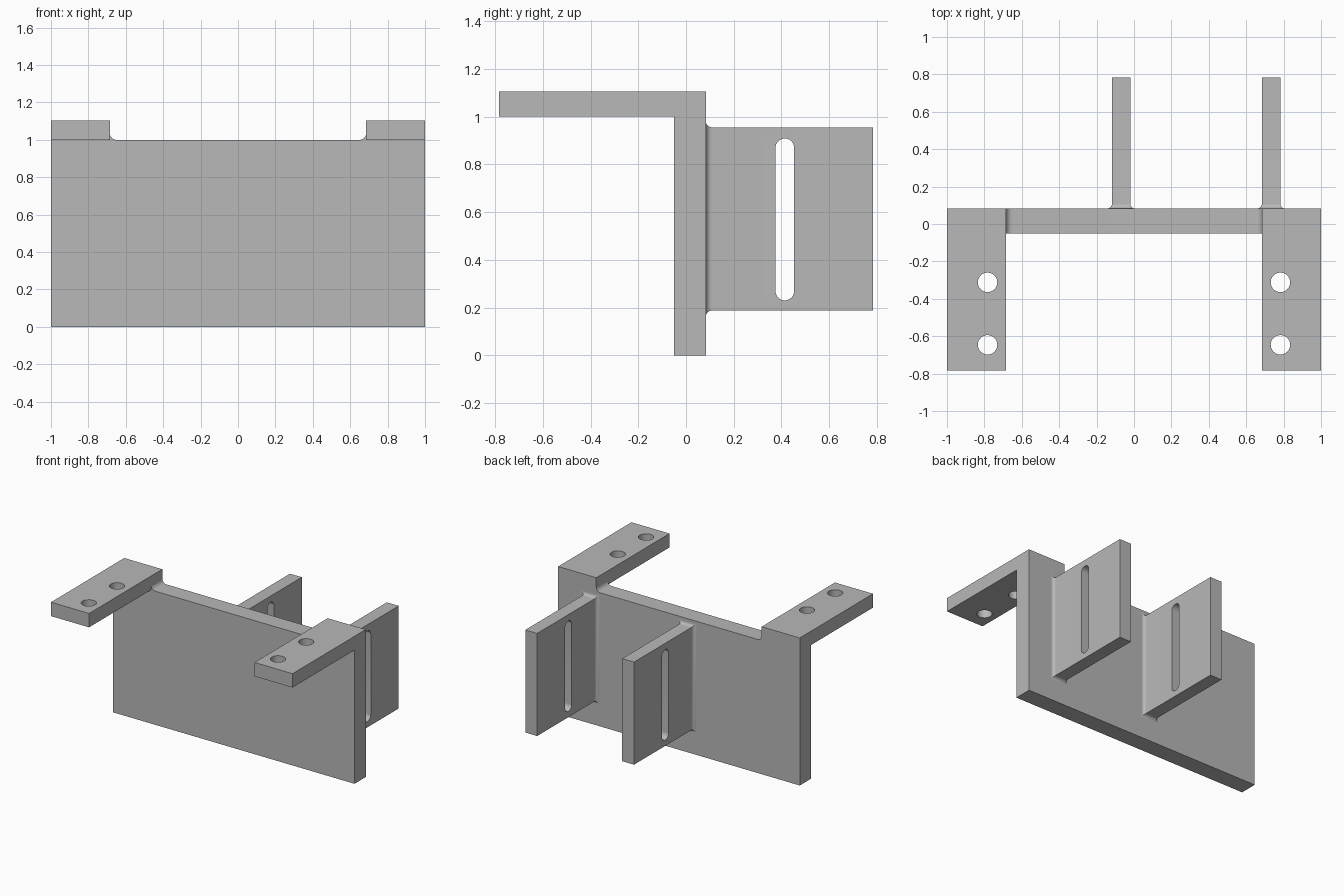
import bpy, bmesh
from math import sin, cos, pi
from mathutils import Matrix

if "Cube" in bpy.data.objects:
    bpy.data.objects.remove(bpy.data.objects["Cube"])

# Main dimensions
FRONT, BACK, REACH = -0.05, 0.083, 0.783
PLATE_TOP, TAB_TOP, TAB_IN = 1.0, 1.104, 0.685
FIN_LOW, FIN_HIGH = 0.187, 0.955

grey = bpy.data.materials.new("plain grey")
grey.use_nodes = True
colour = (0.48, 0.48, 0.48, 1)
grey.diffuse_color = colour
grey.node_tree.nodes["Principled BSDF"].inputs["Base Color"].default_value = colour


def loft(name, loops):
    """Skin a row of matching closed loops and cap both ends."""
    bm = bmesh.new()
    rings = [[bm.verts.new(p) for p in loop] for loop in loops]
    for a, b in zip(rings, rings[1:]):
        for i in range(len(a)):
            j = (i + 1) % len(a)
            bm.faces.new((a[i], a[j], b[j], b[i]))
    bm.faces.new(rings[0])
    bm.faces.new(rings[-1])
    bmesh.ops.recalc_face_normals(bm, faces=bm.faces)
    mesh = bpy.data.meshes.new(name)
    bm.to_mesh(mesh)
    bm.free()
    mesh.materials.append(grey)
    obj = bpy.data.objects.new(name, mesh)
    bpy.context.collection.objects.link(obj)
    return obj


def activate(obj):
    bpy.ops.object.select_all(action="DESELECT")
    obj.select_set(True)
    bpy.context.view_layer.objects.active = obj


def cut(obj, cutter):
    mod = obj.modifiers.new("cut", "BOOLEAN")
    mod.operation, mod.solver, mod.object = "DIFFERENCE", "EXACT", cutter
    activate(obj)
    bpy.ops.object.modifier_apply(modifier="cut")
    bpy.data.objects.remove(cutter)


def smooth(obj):
    activate(obj)
    bpy.ops.object.shade_smooth_by_angle(angle=pi / 6)


def rect_xz(x0, x1, z0, z1, y):
    return [(x0, y, z0), (x1, y, z0), (x1, y, z1), (x0, y, z1)]


# Upright plate with raised corners, rounded where they meet the top edge
r = 0.035
half = [(1, 0), (1, TAB_TOP), (TAB_IN, TAB_TOP)]
for i in range(9):
    a = pi / 2 * i / 8
    half.append((TAB_IN - r * (1 - cos(a)), PLATE_TOP + r * (1 - sin(a))))
outline = half + [(-x, z) for x, z in reversed(half)]
plate = loft("upright_plate", [[(x, y, z) for x, z in outline] for y in (FRONT, BACK)])
smooth(plate)

# Mounting tabs with two round holes each
for name, side in (("left", 1), ("right", -1)):
    x0, x1 = sorted((side * TAB_IN, side))
    tab = loft(name + "_mounting_tab",
               [rect_xz(x0, x1, PLATE_TOP, TAB_TOP, y) for y in (-REACH, FRONT)])
    for y in (-0.312, -0.646):
        hole = [(side * 0.783 + 0.052 * cos(2 * pi * i / 40),
                 y + 0.052 * sin(2 * pi * i / 40)) for i in range(40)]
        cut(tab, loft("hole_cutter", [[(px, py, z) for px, py in hole]
                                      for z in (0.9, 1.2)]))
    smooth(tab)

# Rear fins: flared foot against the plate, long upright slot
for name, x0, x1 in (("middle_fin", -0.118, -0.02), ("left_fin", 0.684, 0.782)):
    f = 0.025
    loops = []
    for i in range(9):
        a = pi / 2 * i / 8
        o = f * (1 - sin(a))
        loops.append(rect_xz(x0 - o, x1 + o, FIN_LOW - o, FIN_HIGH + o,
                             BACK + f * (1 - cos(a))))
    loops.append(rect_xz(x0, x1, FIN_LOW, FIN_HIGH, REACH))
    fin = loft(name, loops)

    sr, slot = 0.039, []
    for centre, start in ((0.869, 0), (0.269, pi)):
        for i in range(17):
            a = start + pi * i / 16
            slot.append((0.414 + sr * cos(a), centre + sr * sin(a)))
    cut(fin, loft("slot_cutter", [[(x, y, z) for y, z in slot]
                                  for x in (x0 - 0.1, x1 + 0.1)]))
    smooth(fin)
